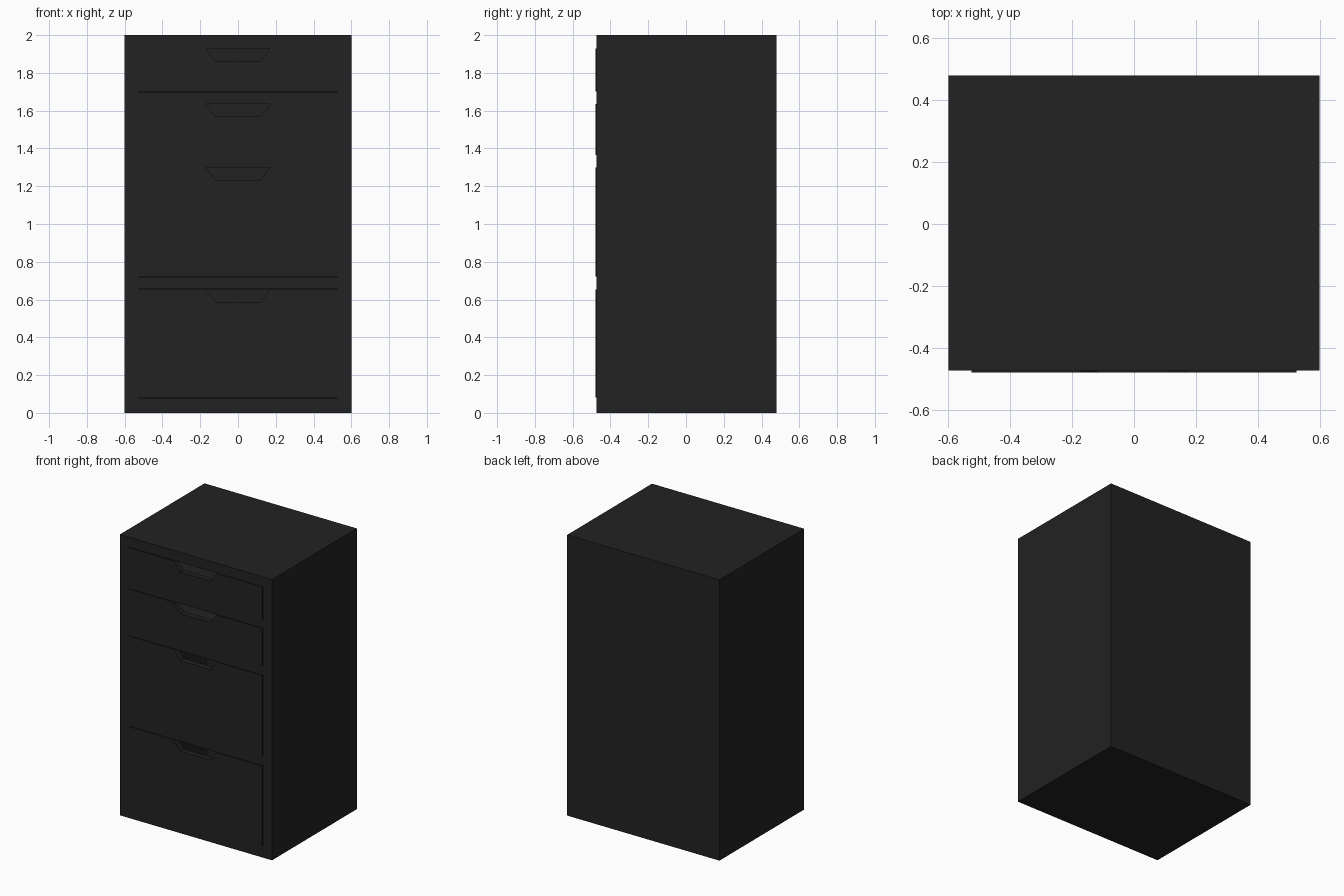
import bpy, bmesh

if "Cube" in bpy.data.objects:
    bpy.data.objects.remove(bpy.data.objects["Cube"])

black = bpy.data.materials.new("charcoal black")
black.diffuse_color = (0.016, 0.016, 0.016, 1)
black.use_nodes = True
black.node_tree.nodes["Principled BSDF"].inputs["Base Color"].default_value = black.diffuse_color


def prism(name, outline, y0, y1):
    """Extrude an (x, z) outline along y."""
    bm = bmesh.new()
    face = bm.faces.new([bm.verts.new((x, y0, z)) for x, z in outline])
    ext = bmesh.ops.extrude_face_region(bm, geom=[face])
    verts = [v for v in ext["geom"] if isinstance(v, bmesh.types.BMVert)]
    bmesh.ops.translate(bm, verts=verts, vec=(0, y1 - y0, 0))
    bmesh.ops.recalc_face_normals(bm, faces=bm.faces)
    mesh = bpy.data.meshes.new(name)
    bm.to_mesh(mesh)
    bm.free()
    mesh.materials.append(black)
    obj = bpy.data.objects.new(name, mesh)
    bpy.context.collection.objects.link(obj)
    return obj


def box(name, half_x, y0, y1, z0, z1):
    return prism(name, [(-half_x, z0), (half_x, z0), (half_x, z1), (-half_x, z1)], y0, y1)


def cut(obj, cutter):
    """Subtract the cutter, apply, and delete the cutter."""
    mod = obj.modifiers.new("cut", "BOOLEAN")
    mod.operation = "DIFFERENCE"
    mod.solver = "EXACT"
    mod.object = cutter
    bpy.context.view_layer.objects.active = obj
    bpy.ops.object.modifier_apply(modifier=mod.name)
    bpy.data.objects.remove(cutter)


# Cabinet body with one bay per drawer
body = box("cabinet_body", 0.6, -0.474, 0.48, 0, 2)
drawers = [(0.08, 0.655), (0.72, 1.30), (1.365, 1.635), (1.70, 1.93)]
GAP = 0.001

for i, (z0, z1) in enumerate(drawers):
    cut(body, box("bay_cutter", 0.527, -0.6, 0.40, z0, z1))

    # Open-topped drawer, its front standing slightly proud
    drawer = box(f"drawer_{i + 1}", 0.527 - GAP, -0.48, 0.40 - GAP, z0 + GAP, z1 - GAP)
    cut(drawer, box("tray_cutter", 0.50, -0.44, 0.36, z0 + 0.03, z1 + 0.1))

    # Tapered finger notch at the top edge of the front
    notch = [(-0.12, z1 - 0.067), (0.12, z1 - 0.067), (0.17, z1 - GAP),
             (0.17, z1 + 0.05), (-0.17, z1 + 0.05), (-0.17, z1 - GAP)]
    cut(drawer, prism("notch_cutter", notch, -0.6, -0.42))
